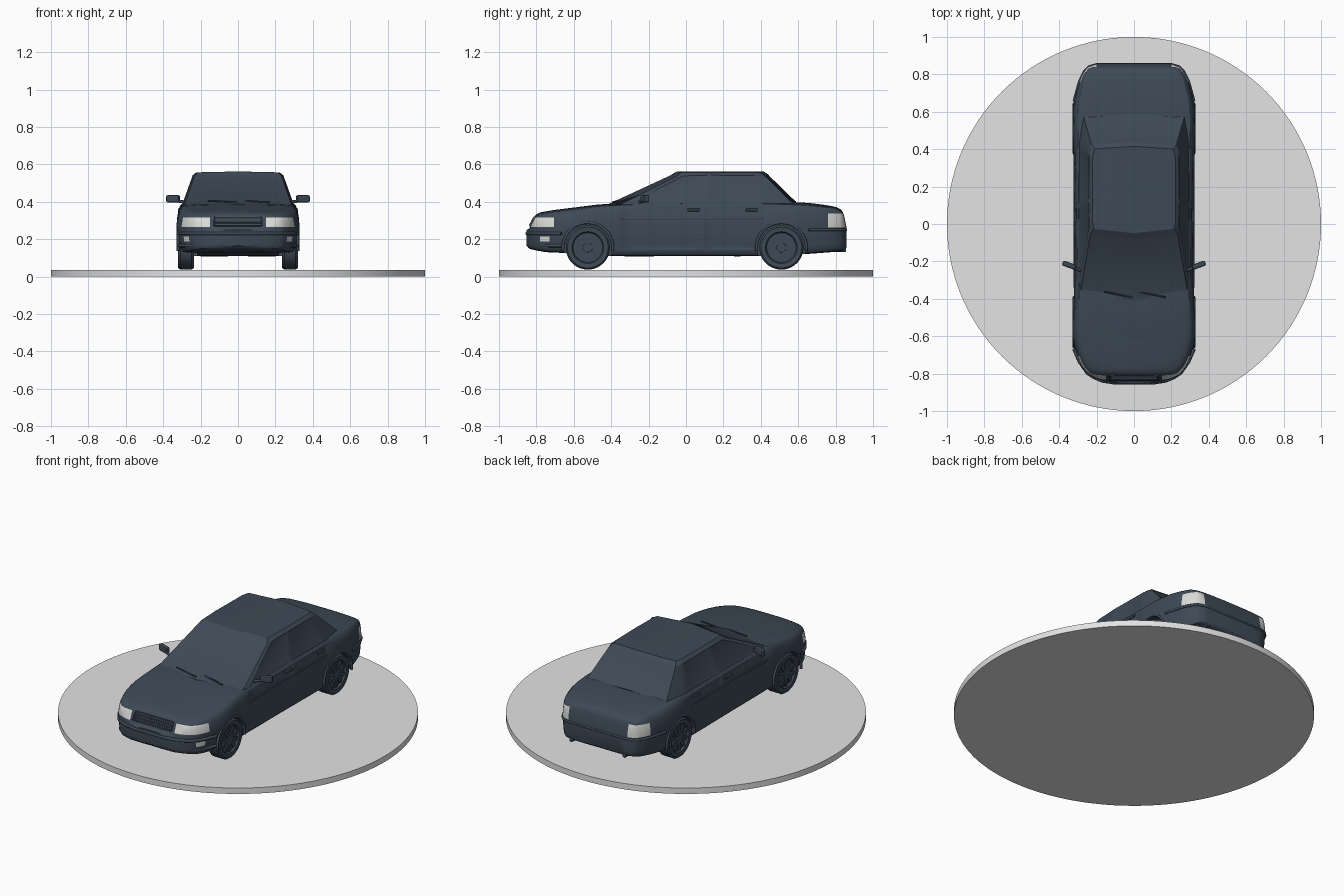
import bpy, bmesh, math
from mathutils import Matrix, Vector

if "Cube" in bpy.data.objects:
    bpy.data.objects.remove(bpy.data.objects["Cube"])


def material(name, rgb):
    m = bpy.data.materials.new(name)
    m.use_nodes = True
    m.diffuse_color = (*rgb, 1)
    m.node_tree.nodes["Principled BSDF"].inputs["Base Color"].default_value = (*rgb, 1)
    return m


PAINT = material("dark_slate_paint", (0.048, 0.068, 0.094))
LENS = material("pale_lamp_lens", (0.7, 0.7, 0.68))
STONE = material("light_grey_base", (0.77, 0.77, 0.78))


def add(name, data, mats):
    ob = bpy.data.objects.new(name, data)
    bpy.context.collection.objects.link(ob)
    for m in mats:
        data.materials.append(m)
    return ob


def from_bm(name, bm, mats=(PAINT,)):
    bmesh.ops.recalc_face_normals(bm, faces=bm.faces[:])
    me = bpy.data.meshes.new(name)
    bm.to_mesh(me)
    bm.free()
    return add(name, me, mats)


def make_active(ob):
    bpy.ops.object.select_all(action="DESELECT")
    ob.select_set(True)
    bpy.context.view_layer.objects.active = ob


def soften(ob, degrees=32):
    make_active(ob)
    bpy.ops.object.shade_smooth_by_angle(angle=math.radians(degrees))
    return ob


def box(name, loc, dims, rot=(0, 0, 0), bevel=0.003):
    bm = bmesh.new()
    bmesh.ops.create_cube(bm, size=1, matrix=Matrix.Diagonal((*dims, 1)))
    bmesh.ops.bevel(bm, geom=bm.edges[:], offset=bevel, segments=2, affect="EDGES", profile=0.5)
    ob = from_bm(name, bm)
    ob.location, ob.rotation_euler = loc, rot
    return ob


def tube(name, pts, radius):
    cu = bpy.data.curves.new(name, "CURVE")
    cu.dimensions = "3D"
    cu.bevel_depth, cu.bevel_resolution, cu.use_fill_caps = radius, 2, True
    sp = cu.splines.new("POLY")
    sp.points.add(len(pts) - 1)
    for p, co in zip(sp.points, pts):
        p.co = (*co, 1)
    return add(name, cu, (PAINT,))


def cylinder(name, loc, radius, depth, axis, mat=PAINT, segments=48):
    bm = bmesh.new()
    rot = Matrix.Rotation(math.pi / 2, 4, axis) if axis else Matrix()
    bmesh.ops.create_cone(bm, cap_ends=True, segments=segments, radius1=radius,
                          radius2=radius, depth=depth, matrix=rot)
    ob = from_bm(name, bm, (mat,))
    ob.location = loc
    return ob


def spline(pts, n):
    """Smooth a list of tuples."""
    v = [Vector(p) for p in pts]
    v = [v[0]] + v + [v[-1]]
    out = []
    for a, b, c, d in zip(v, v[1:], v[2:], v[3:]):
        for i in range(n):
            t = i / n
            out.append(b + (c - a) * (t / 2) + (2 * a - 5 * b + 4 * c - d) * (t * t / 2)
                       + (3 * b - a - 3 * c + d) * (t ** 3 / 2))
    return out + [v[-1]]


def carve(bm, lo, hi):
    """Cut faces along the sides of a box and return those inside it."""
    for axis in range(3):
        for value in (lo[axis], hi[axis]):
            near = [f for f in bm.faces if all(
                max(v.co[k] for v in f.verts) > lo[k] and min(v.co[k] for v in f.verts) < hi[k]
                for k in range(3))]
            geom = set(near) | {e for f in near for e in f.edges} | {v for f in near for v in f.verts}
            normal = Vector((0, 0, 0))
            normal[axis] = 1
            bmesh.ops.bisect_plane(bm, geom=list(geom), dist=1e-5, plane_co=normal * value, plane_no=normal)
    return [f for f in bm.faces
            if all(lo[k] < f.calc_center_median()[k] < hi[k] for k in range(3))]


# Display base
soften(cylinder("display_base", (0, 0, 0.018), 1, 0.036, None, STONE, 128))

# Lower body: stations of y, half width, bottom, shoulder and top height
stations = [(-.852, .10, .165, .235, .25), (-.838, .17, .15, .245, .258), (-.82, .215, .145, .275, .295),
            (-.797, .25, .14, .305, .335), (-.73, .293, .13, .325, .352), (-.59, .328, .125, .345, .37),
            (-.40, .32, .11, .37, .39), (0, .322, .11, .38, .40), (.40, .325, .11, .38, .40),
            (.62, .325, .12, .37, .396), (.76, .292, .13, .36, .38), (.815, .265, .135, .348, .366),
            (.838, .245, .14, .33, .345), (.85, .22, .145, .29, .305), (.858, .195, .155, .25, .262)]
bm = bmesh.new()
rings = []
for y, w, zb, zs, zt in spline(stations, 3):
    h, c = zs - zb, zt - zs
    half = spline([(0, zb), (.8 * w, zb), (.94 * w, zb + .012), (.975 * w, zb + .2 * h), (w, zb + .6 * h),
                   (.99 * w, zb + .8 * h), (.95 * w, zs), (.84 * w, zs + .65 * c),
                   (.45 * w, zs + .95 * c), (0, zt)], 2)
    ring = [(x, z) for x, z in half] + [(-x, z) for x, z in half[-2:0:-1]]
    rings.append([bm.verts.new((x, y, z)) for x, z in ring])
for a, b in zip(rings, rings[1:]):
    for i in range(len(a)):
        j = (i + 1) % len(a)
        bm.faces.new((a[i], a[j], b[j], b[i]))
bm.faces.new(rings[0])
bm.faces.new(rings[-1])
bmesh.ops.recalc_face_normals(bm, faces=bm.faces[:])

# Lamps and sunken door panels; x ranges are for the left side
lamps = [((.15, -1, .265), (.31, -.705, .316)), ((.24, -.78, .187), (.31, -.73, .215)),
         ((.2, .76, .262), (.33, 1, .336))]
doors = [((.2, -.34, .145), (.4, .088, .375)), ((.2, .1, .145), (.4, .41, .375))]
for side in (1, -1):
    for group in (lamps, doors):
        for lo, hi in group:
            xs = sorted((lo[0] * side, hi[0] * side))
            faces = carve(bm, (xs[0], *lo[1:]), (xs[1], *hi[1:]))
            if group is lamps:
                for f in faces:
                    f.material_index = 1
            else:
                bmesh.ops.inset_region(bm, faces=faces, thickness=.004, depth=-.002, use_even_offset=True)
body = from_bm("lower_body", bm, (PAINT, LENS))

# Wheel arch openings
AXLES = {"front": -.525, "rear": .51}
HUB_Z = .155
for y in AXLES.values():
    for side in (1, -1):
        cutter = cylinder("arch_cutter", (side * .29, y, HUB_Z), .13, .14, "Y")
        cutter.hide_render = True
        mod = body.modifiers.new("arch", "BOOLEAN")
        mod.operation, mod.object, mod.solver = "DIFFERENCE", cutter, "EXACT"
        bpy.context.view_layer.update()
        make_active(body)
        bpy.ops.object.modifier_apply(modifier=mod.name)
        bpy.data.objects.remove(cutter)
soften(body)

# Cabin: columns of belt point and roof frame point, from front centre to rear centre
columns = [((0, -.41, .392), (0, -.075, .547)), ((.285, -.355, .384), (.233, -.05, .537)),
           ((.293, -.315, .384), (.24, -.015, .538)), ((.299, .085, .384), (.242, .118, .542)),
           ((.299, .108, .384), (.242, .138, .542)), ((.296, .41, .384), (.24, .365, .54)),
           ((.291, .46, .384), (.237, .39, .538)), ((.27, .575, .388), (.227, .425, .535)),
           ((0, .588, .402), (0, .44, .546))]
bm = bmesh.new()
grid = []
for belt, frame in columns:
    foot = (belt[0] * .95, belt[1] * .97, .33)
    roof = (frame[0] * .92, (frame[1] - .19) * .9 + .19, .557 if frame[0] else .562)
    grid.append([bm.verts.new(p) for p in (foot, belt, frame, roof)])
glass = []
for j, (a, b) in enumerate(zip(grid, grid[1:])):
    for r in range(3):
        f = bm.faces.new((a[r], b[r], b[r + 1], a[r + 1]))
        if r == 1 and j in (0, 2, 4, 7):
            glass.append(f)
ridge = [grid[0][3]] + [bm.verts.new((0, c[3].co.y, .562)) for c in grid[1:-1]] + [grid[-1][3]]
for j, (a, b) in enumerate(zip(grid, grid[1:])):
    corners = dict.fromkeys((a[3], b[3], ridge[j + 1], ridge[j]))
    bm.faces.new(list(corners))
bmesh.ops.recalc_face_normals(bm, faces=bm.faces[:])
if glass[1].normal.x < 0:
    bmesh.ops.reverse_faces(bm, faces=bm.faces[:])
for f in glass:
    bmesh.ops.inset_region(bm, faces=[f], thickness=.008, depth=-.002,
                           use_boundary=False, use_even_offset=True)
cabin = from_bm("cabin", bm)
cabin.modifiers.new("mirror", "MIRROR").use_clip = True
soften(cabin, 20)

# Wheels: lathed tyre and rim with spokes
profile = [(0, -.04), (.085, -.04), (.109, -.042), (.118, -.03), (.118, .03), (.109, .042),
           (.085, .04), (.079, .028), (.03, .028), (.025, .036), (0, .036)]
for end, y in AXLES.items():
    for side, label in ((1, "left"), (-1, "right")):
        bm = bmesh.new()
        vs = [bm.verts.new((x, 0, r)) for r, x in profile]
        es = [bm.edges.new(p) for p in zip(vs, vs[1:])]
        bmesh.ops.spin(bm, geom=vs + es, cent=(0, 0, 0), axis=(1, 0, 0), angle=math.tau, steps=40)
        bmesh.ops.remove_doubles(bm, verts=bm.verts[:], dist=1e-4)
        for k in range(10):
            turn = Matrix.Rotation(math.tau * k / 10, 4, "X") @ Matrix.Translation((.028, 0, .05))
            bmesh.ops.create_cube(bm, size=1, matrix=turn @ Matrix.Diagonal((.014, .018, .056, 1)))
        wheel = soften(from_bm(f"{end}_{label}_wheel", bm))
        wheel.location = (side * .278, y, HUB_Z)
        wheel.rotation_euler.z = 0 if side > 0 else math.pi
        arc = [math.radians(a) for a in range(-8, 189, 7)]
        tube(f"{end}_{label}_arch_lip",
             [(side * .32, y + .133 * math.cos(a), HUB_Z + .133 * math.sin(a)) for a in arc], .008)

# Bumper strips following the plan outline
nose = [(.322, -.667), (.293, -.735), (.25, -.797), (.215, -.82), (.17, -.839), (.1, -.85)]
tail = [(.322, .655), (.292, .765), (.265, .818), (.24, .842), (.195, .855)]
for name, half, z, radius, scale in (("front_bumper_strip", nose, .23, .009, 1),
                                     ("front_lip", nose, .165, .009, .975),
                                     ("rear_bumper_strip", tail, .25, .007, 1)):
    path = half + [(-x, y) for x, y in reversed(half)]
    tube(name, [(x * scale, y * (1 + scale) / 2, z) for x, y in path], radius)

# Grille slats and surround
for k in range(4):
    z = .272 + k * .015
    box("grille_slat", (0, -.832 + (z - .268) * .5, z), (.25, .016, .007), bevel=.002)
for side in (1, -1):
    box("grille_side", (side * .128, -.82, .294), (.008, .016, .054), (-.5, 0, 0), .002)

# Side details
for side, label in ((1, "left"), (-1, "right")):
    box(f"{label}_side_moulding", (side * .317, .035, .31), (.012, .75, .012))
    for y in (.04, .352):
        box(f"{label}_door_handle", (side * .314, y, .356), (.016, .066, .014))
    box(f"{label}_mirror", (side * .347, -.22, .416), (.074, .028, .038), (0, 0, side * .35), .008)
    tube(f"{label}_mirror_arm", [(side * .28, -.25, .398), (side * .335, -.225, .405)], .008)
    soften(cylinder(f"{label}_exhaust", (side * .18, .815, .142), .012, .08, "X", segments=16))

# Wipers
for x in (-.01, .17):
    tube("wiper", [(x, -.392, .398), (x - .15, -.362, .406)], .004)
